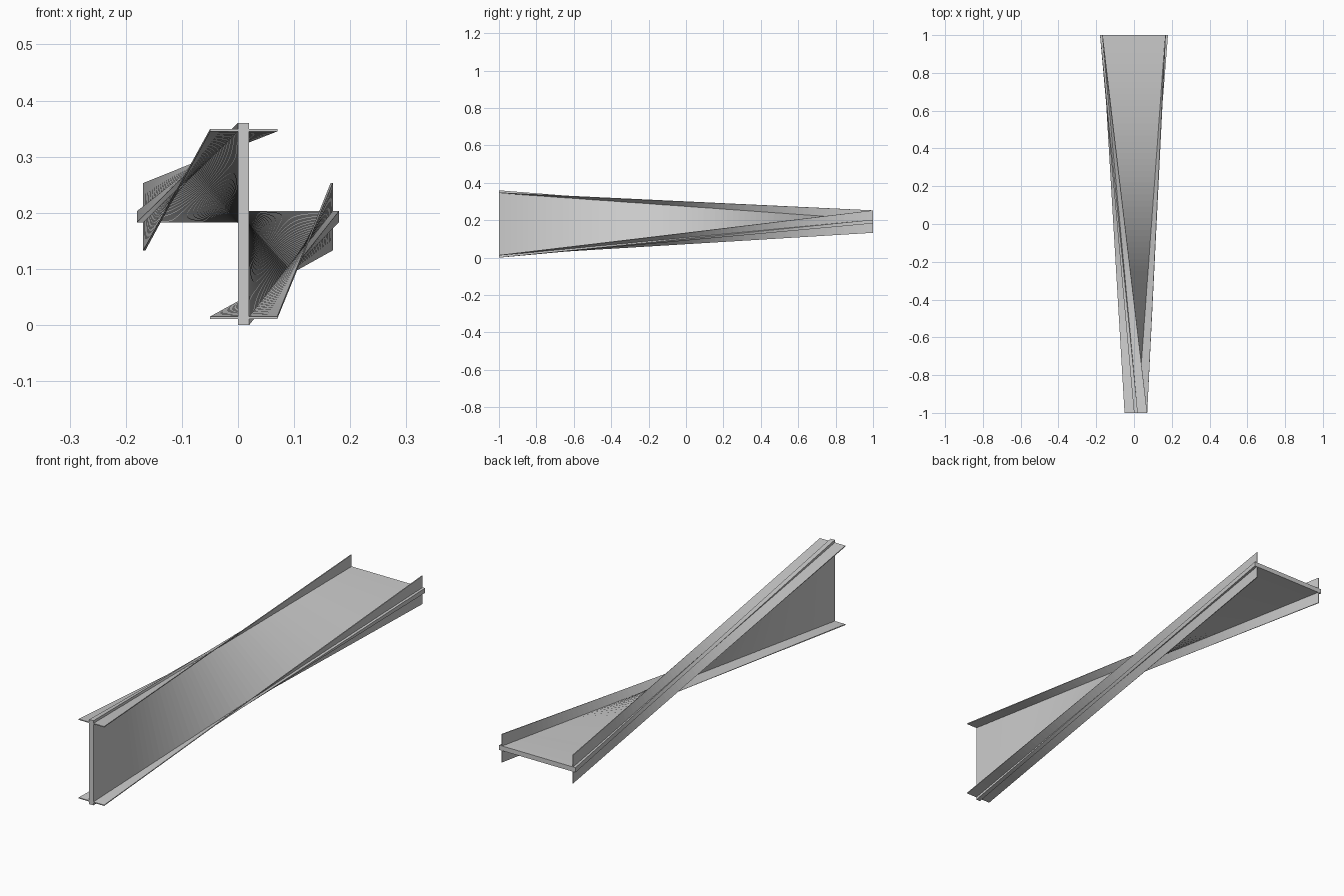
import bpy, bmesh
from mathutils import Vector

if "Cube" in bpy.data.objects:
    bpy.data.objects.remove(bpy.data.objects["Cube"])

SEGMENTS = 64
FRONT_CENTRE = (0.01, 0.18)   # x, z of the section at y = -1
BACK_CENTRE = (0.0, 0.193)    # x, z of the section at y = +1


def ruled_bar(name, u0, u1, v0, v1):
    """Rectangular bar whose straight edges run from the upright front
    section to the same section turned a quarter turn at the back."""
    bm = bmesh.new()
    rings = []
    corners = [(u0, v0), (u1, v0), (u1, v1), (u0, v1)]
    for i in range(SEGMENTS + 1):
        t = i / SEGMENTS
        ring = []
        for u, v in corners:
            a = Vector((FRONT_CENTRE[0] + u, -1, FRONT_CENTRE[1] + v))
            b = Vector((BACK_CENTRE[0] - v, 1, BACK_CENTRE[1] + u))
            ring.append(bm.verts.new(a.lerp(b, t)))
        rings.append(ring)
    for r, s in zip(rings, rings[1:]):
        for k in range(4):
            n = (k + 1) % 4
            bm.faces.new((r[k], r[n], s[n], s[k]))
    # end caps
    bm.faces.new(rings[0][::-1])
    bm.faces.new(rings[-1])
    bmesh.ops.recalc_face_normals(bm, faces=bm.faces)
    mesh = bpy.data.meshes.new(name)
    bm.to_mesh(mesh)
    bm.free()
    obj = bpy.data.objects.new(name, mesh)
    bpy.context.collection.objects.link(obj)
    return obj


# wide twisted web
ruled_bar("web", -0.01, 0.01, -0.18, 0.18)

# thin flanges crossing the web just inside its two edges
for name, side in (("upper_flange", 1), ("lower_flange", -1)):
    v = 0.167 * side
    ruled_bar(name, -0.06, 0.06, v - 0.002, v + 0.002)
